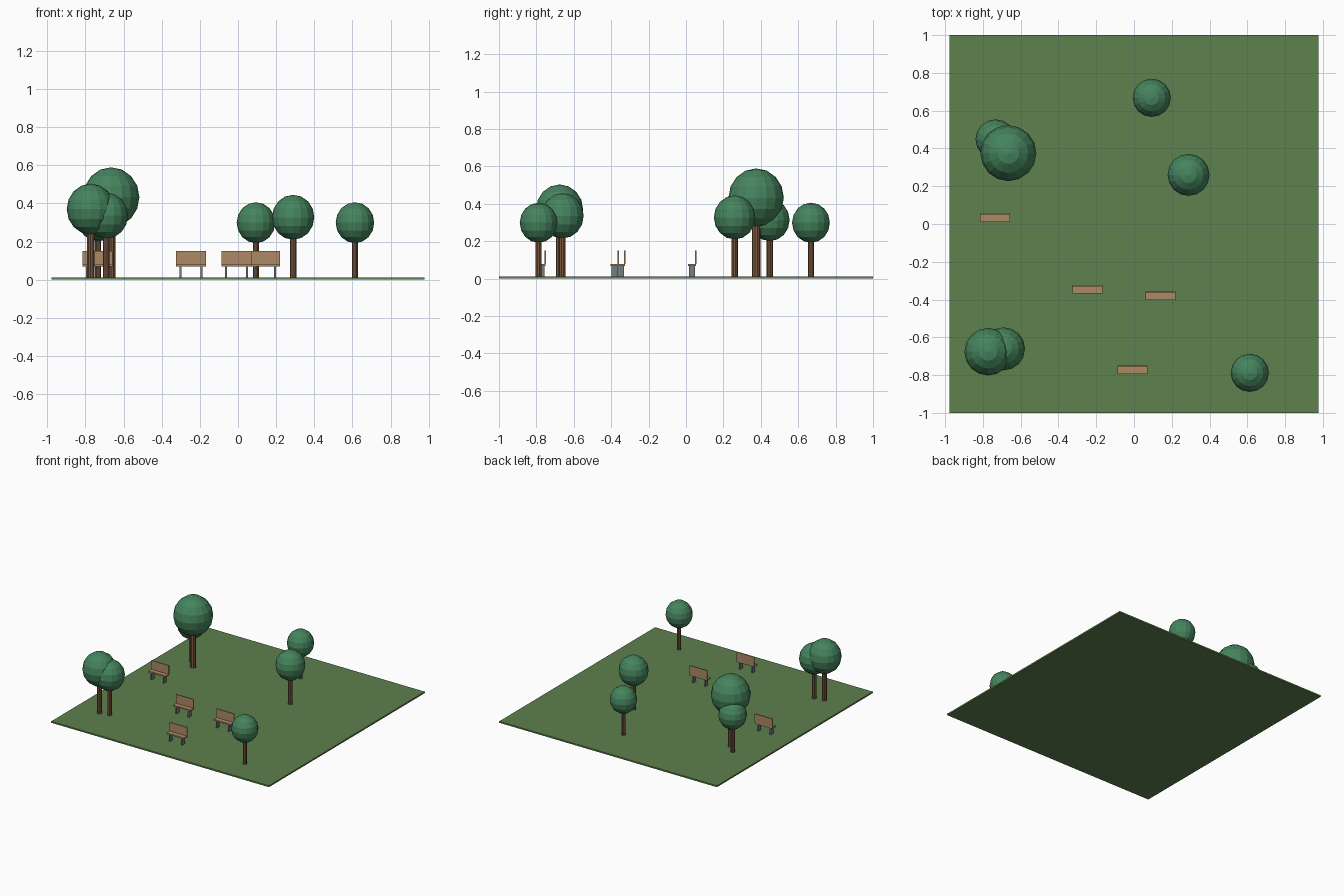
import bpy

if "Cube" in bpy.data.objects:
    bpy.data.objects.remove(bpy.data.objects["Cube"])

GROUND_Z = 0.012


def material(name, rgb):
    m = bpy.data.materials.new(name)
    m.diffuse_color = (*rgb, 1)
    m.use_nodes = True
    m.node_tree.nodes["Principled BSDF"].inputs["Base Color"].default_value = m.diffuse_color
    return m


GRASS = material("grass", (0.11, 0.22, 0.075))
LEAF = material("leaf", (0.06, 0.23, 0.11))
BARK = material("bark", (0.20, 0.10, 0.05))
WOOD = material("wood", (0.42, 0.25, 0.13))
METAL = material("metal", (0.18, 0.21, 0.23))


def finish(name, mat):
    ob = bpy.context.object
    ob.name = name
    ob.data.materials.append(mat)
    return ob


def box(name, lo, hi, mat):
    centre = [(a + b) / 2 for a, b in zip(lo, hi)]
    bpy.ops.mesh.primitive_cube_add(size=1, location=centre)
    bpy.context.object.scale = [b - a for a, b in zip(lo, hi)]
    return finish(name, mat)


def tree(x, y, r):
    # Every tree has the same proportions, set by its crown radius
    crown_z = GROUND_Z + 2.84 * r
    bottom = GROUND_Z - 0.004
    bpy.ops.mesh.primitive_cylinder_add(
        vertices=10, radius=0.155 * r, depth=crown_z - bottom,
        location=(x, y, (crown_z + bottom) / 2))
    finish("tree_trunk", BARK)
    bpy.ops.mesh.primitive_uv_sphere_add(
        segments=16, ring_count=8, radius=r, location=(x, y, crown_z))
    bpy.context.object.scale.z = 1.06
    finish("tree_crown", LEAF)


def bench(x, y):
    # y is the middle of the backrest; the bench faces the front
    w = 0.079
    box("bench_seat", (x - w, y - 0.041, 0.068), (x + w, y + 0.002, 0.079), WOOD)
    box("bench_back", (x - w, y - 0.004, 0.079), (x + w, y + 0.005, 0.150), WOOD)
    for side in (-1, 1):
        cx = x + side * 0.055
        box("bench_leg", (cx - 0.005, y - 0.037, GROUND_Z - 0.002),
            (cx + 0.005, y - 0.003, 0.068), METAL)


# Lawn
box("lawn", (-0.978, -1, 0), (0.978, 1, GROUND_Z), GRASS)

# Trees: x, y, crown radius
for spec in [(0.094, 0.668, 0.101), (0.289, 0.260, 0.111), (-0.665, 0.375, 0.148),
             (-0.733, 0.448, 0.106), (-0.772, -0.676, 0.126),
             (-0.691, -0.661, 0.114), (0.613, -0.788, 0.101)]:
    tree(*spec)

# Benches
for spot in [(-0.736, 0.052), (-0.246, -0.328), (0.140, -0.362), (-0.008, -0.753)]:
    bench(*spot)
